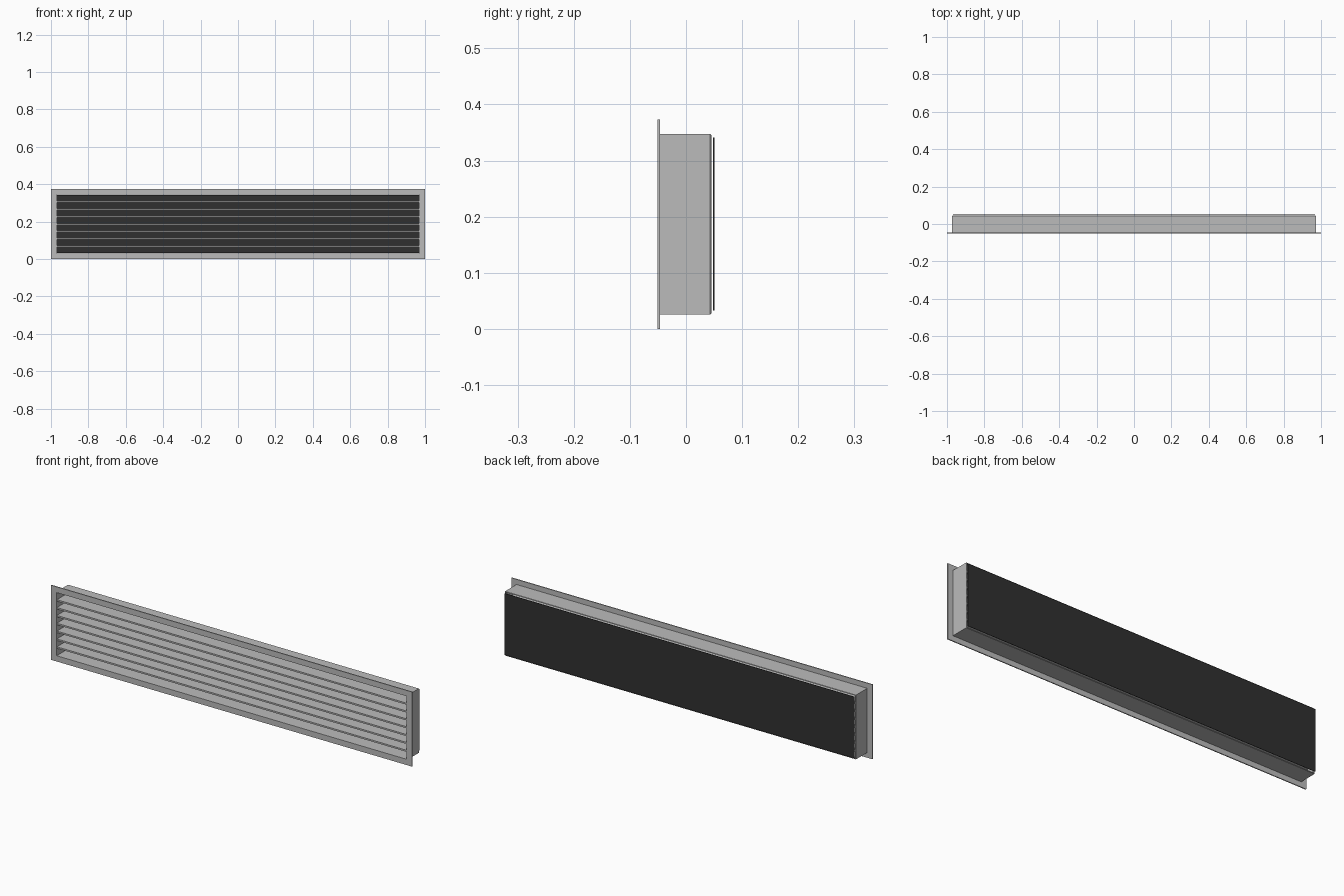
import bpy, bmesh

if "Cube" in bpy.data.objects:
    bpy.data.objects.remove(bpy.data.objects["Cube"])


def material(name, rgb):
    m = bpy.data.materials.new(name)
    m.diffuse_color = (*rgb, 1)
    m.use_nodes = True
    m.node_tree.nodes["Principled BSDF"].inputs["Base Color"].default_value = m.diffuse_color
    return m


GREY = material("grey metal", (0.50, 0.50, 0.50))
DARK = material("dark filter", (0.03, 0.03, 0.03))
MID = 0.1868  # height of the grille's centre


def add_object(name, bm, mat):
    bmesh.ops.recalc_face_normals(bm, faces=bm.faces)
    me = bpy.data.meshes.new(name)
    bm.to_mesh(me)
    bm.free()
    me.materials.append(mat)
    ob = bpy.data.objects.new(name, me)
    bpy.context.collection.objects.link(ob)
    return ob


def box(name, hx, y0, y1, z0, z1, mat):
    bm = bmesh.new()
    bmesh.ops.create_cube(bm, size=1)
    for v in bm.verts:
        v.co = (v.co.x * 2 * hx, y0 if v.co.y < 0 else y1, z0 if v.co.z < 0 else z1)
    return add_object(name, bm, mat)


def frame(name, outer, inner, y0, y1, mat, chamfer=0):
    """Hollow rectangle: outer and inner are half sizes (x, z); chamfer trims the back outer edge."""
    loops = [(outer, y0), (outer, y1 - chamfer),
             ((outer[0] - chamfer, outer[1] - chamfer), y1), (inner, y1), (inner, y0)]
    if not chamfer:
        loops.pop(2)
        loops[1] = (outer, y1)
    bm = bmesh.new()
    rings = [[bm.verts.new((sx * h[0], y, MID + sz * h[1]))
              for sx, sz in ((-1, -1), (1, -1), (1, 1), (-1, 1))] for h, y in loops]
    for k, a in enumerate(rings):
        b = rings[(k + 1) % len(rings)]
        for i in range(4):
            j = (i + 1) % 4
            bm.faces.new((a[i], a[j], b[j], b[i]))
    return add_object(name, bm, mat)


# Front flange and the duct collar behind it
frame("flange", (1.0, MID), (0.969, 0.158), -0.051, -0.046, GREY)
frame("duct_collar", (0.972, 0.161), (0.969, 0.158), -0.046, 0.045, GREY, 0.002)

# Horizontal blades
for i in range(7):
    z = MID + (i - 3) * 0.0393
    box(f"blade_{i + 1}", 0.969, -0.049, 0.044, z - 0.004, z + 0.004, GREY)

# Thin filter sheet just behind the collar
box("filter_sheet", 0.969, 0.0485, 0.0505, MID - 0.154, MID + 0.154, DARK)
